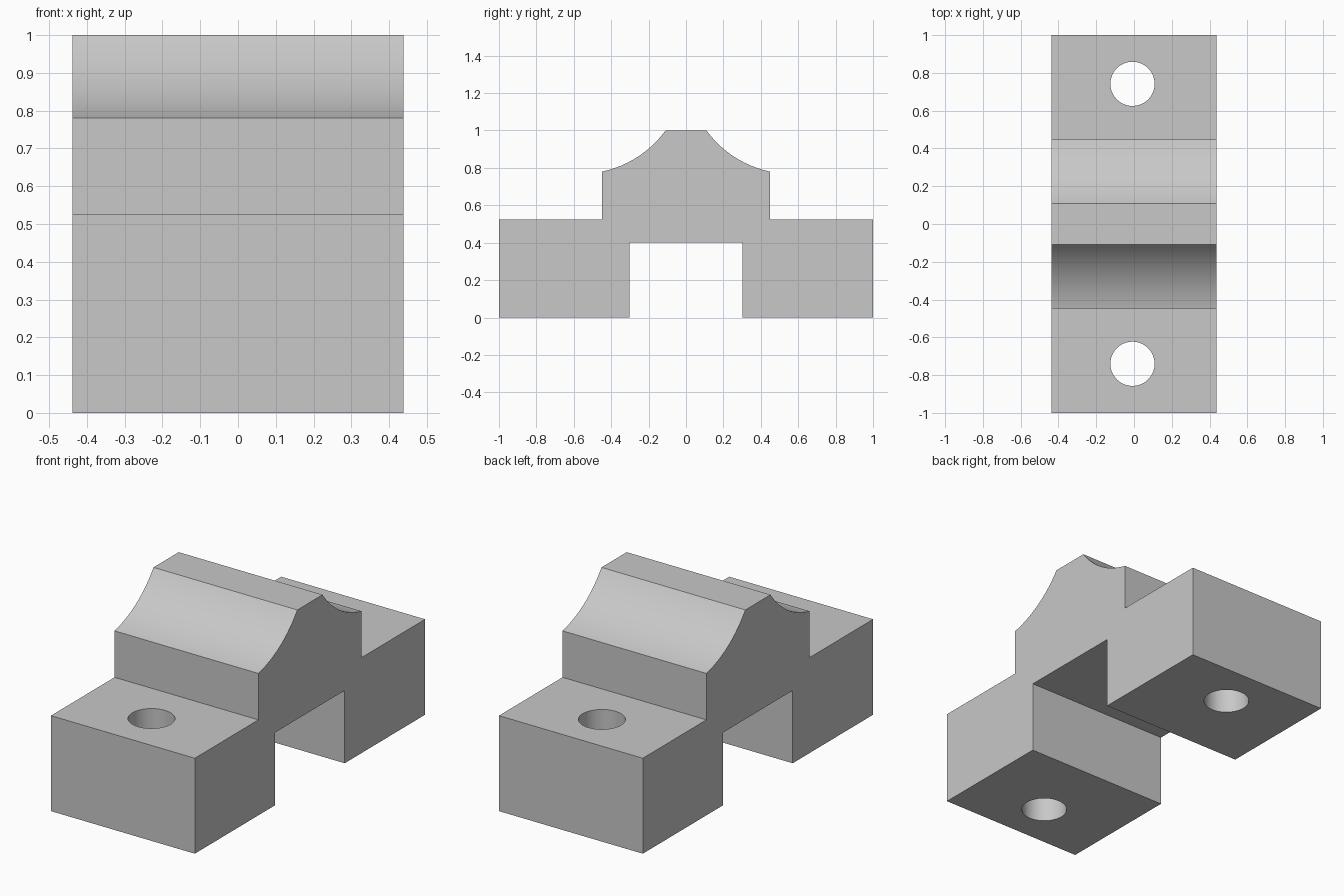
import bpy
import bmesh
from math import sin, cos, radians

if "Cube" in bpy.data.objects:
    bpy.data.objects.remove(bpy.data.objects["Cube"])

HALF_WIDTH = 0.4375

# Single grey material
grey = bpy.data.materials.new("light grey")
grey.use_nodes = True
colour = (0.58, 0.58, 0.58, 1)
grey.diffuse_color = colour
grey.node_tree.nodes["Principled BSDF"].inputs["Base Color"].default_value = colour

# Half of the side profile (y, z), from the slot roof round to the top
half = [(0.302, 0.40), (0.302, 0), (1, 0), (1, 0.525), (0.448, 0.525)]
# Concave shoulder: circular arc rising from the step wall to the flat top
radius, centre_y, centre_z = 0.565, 0.566, 1.333
steps = 20
for i in range(steps + 1):
    a = radians(12 + (53.9 - 12) * i / steps)
    half.append((centre_y - radius * sin(a), centre_z - radius * cos(a)))
half[5] = (0.448, half[5][1])
half[-1] = (half[-1][0], 1.0)
profile = half + [(-y, z) for y, z in reversed(half)]

# Clamp body: profile extruded across the width
bm = bmesh.new()
face = bm.faces.new([bm.verts.new((-HALF_WIDTH, y, z)) for y, z in profile])
side = bmesh.ops.extrude_face_region(bm, geom=[face])
moved = [v for v in side["geom"] if isinstance(v, bmesh.types.BMVert)]
bmesh.ops.translate(bm, verts=moved, vec=(2 * HALF_WIDTH, 0, 0))
bmesh.ops.recalc_face_normals(bm, faces=bm.faces)
mesh = bpy.data.meshes.new("clamp_block")
bm.to_mesh(mesh)
bm.free()
body = bpy.data.objects.new("clamp_block", mesh)
bpy.context.collection.objects.link(body)
mesh.materials.append(grey)
bpy.context.view_layer.objects.active = body

# Bolt holes through both feet
for y in (-0.74, 0.742):
    bpy.ops.mesh.primitive_cylinder_add(vertices=64, radius=0.117, depth=1,
                                        location=(-0.008, y, 0.3))
    cutter = bpy.context.object
    cutter.name = "bolt_hole_cutter"
    cutter.hide_render = True
    cutter.data.materials.append(grey)
    bpy.context.view_layer.objects.active = body
    cut = body.modifiers.new("bolt hole", 'BOOLEAN')
    cut.operation = 'DIFFERENCE'
    cut.solver = 'EXACT'
    cut.object = cutter
    bpy.ops.object.modifier_apply(modifier=cut.name)
    bpy.data.objects.remove(cutter)

# Smooth arcs and holes, sharp corners
bpy.ops.object.select_all(action='DESELECT')
body.select_set(True)
bpy.context.view_layer.objects.active = body
bpy.ops.object.shade_smooth_by_angle(angle=radians(25))
